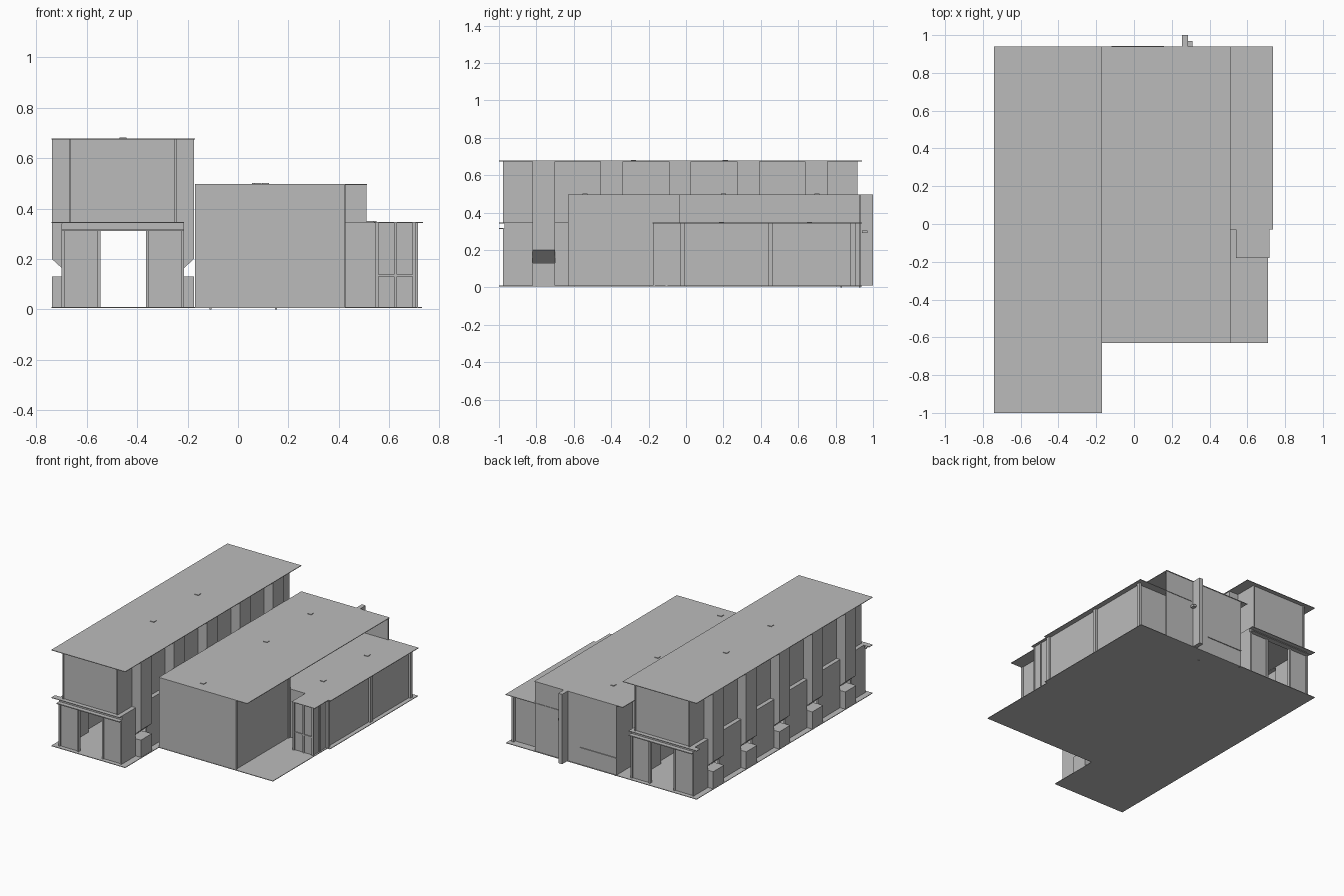
import bpy
import bmesh

cube = bpy.data.objects.get("Cube")
if cube:
    bpy.data.objects.remove(cube, do_unlink=True)

grey = bpy.data.materials.new("plain grey")
grey.use_nodes = True
grey.diffuse_color = (0.5, 0.5, 0.5, 1)
shader = grey.node_tree.nodes["Principled BSDF"]
shader.inputs["Base Color"].default_value = (0.5, 0.5, 0.5, 1)
shader.inputs["Roughness"].default_value = 0.9


def prism(name, profile, y0, y1):
    """Extrude an (x, z) profile along y."""
    bm = bmesh.new()
    face = bm.faces.new([bm.verts.new((x, y0, z)) for x, z in profile])
    grown = bmesh.ops.extrude_face_region(bm, geom=[face])
    moved = [v for v in grown["geom"] if isinstance(v, bmesh.types.BMVert)]
    bmesh.ops.translate(bm, verts=moved, vec=(0, y1 - y0, 0))
    bmesh.ops.recalc_face_normals(bm, faces=bm.faces)
    mesh = bpy.data.meshes.new(name)
    bm.to_mesh(mesh)
    bm.free()
    mesh.materials.append(grey)
    obj = bpy.data.objects.new(name, mesh)
    bpy.context.collection.objects.link(obj)
    return obj


def box(name, x0, x1, y0, y1, z0, z1):
    return prism(name, [(x0, z0), (x1, z0), (x1, z1), (x0, z1)], y0, y1)


def plate(name, x0, x1, y0, y1, top, thick=0.004):
    return box(name, x0, x1, y0, y1, top - thick, top)


GROUND = 0.01
TALL, MID, LOW = 0.678, 0.497, 0.346
WING_X = -0.457           # centre line of the tall wing
FRONT, BACK = -0.97, 0.91  # end walls of the tall wing

# Ground slabs
plate("tall_wing_floor", -0.74, -0.17, -1, 0.94, GROUND)
plate("hall_floor", -0.17, 0.71, -0.63, 0.94, GROUND)
plate("low_wing_floor", 0.71, 0.73, -0.03, 0.94, GROUND)
for x, y in ((-0.11, 0.93), (0.15, 0.83)):
    box("floor_foot", x - 0.004, x + 0.004, y - 0.004, y + 0.004, 0, GROUND)

# Tall wing: roof and upper storey
plate("tall_roof", -0.74, -0.17, -1, 0.94, TALL)
box("upper_storey", -0.67, -0.245, FRONT, BACK, 0.34, TALL - 0.003)

# Tall wing: long sides, mirrored about the centre line
pier_starts = [-0.82 + 0.364 * i for i in range(5)]
for side in (-1, 1):
    def out(d):
        return WING_X + side * d

    def strip(name, d0, d1, y0, y1, z0, z1):
        box(name, min(out(d0), out(d1)), max(out(d0), out(d1)), y0, y1, z0, z1)

    start = FRONT
    for y in pier_starts + [BACK]:
        strip("lower_side_wall", 0.232, 0.242, start, y, GROUND, LOW - 0.004)
        strip("storey_ledge", 0.205, 0.242, start, y, LOW - 0.008, LOW)
        start = y + 0.12
    for y in pier_starts:
        profile = [(out(0.205), TALL - 0.003), (out(0.282), TALL - 0.003),
                   (out(0.282), 0.2), (out(0.205), 0.13)]
        prism("window_pier", profile, y, y + 0.12)
        strip("pier_base", 0.205, 0.282, y, y + 0.12, GROUND, 0.13)

# Tall wing: open entrances with canopies at both ends
for wall, edge, inward in ((FRONT, -1, 1), (BACK, 0.94, -1)):
    y0, y1 = sorted((wall, wall + 0.012 * inward))
    box("entrance_wall_right", -0.70, -0.545, y0, y1, GROUND, 0.34)
    box("entrance_wall_left", -0.365, -0.215, y0, y1, GROUND, 0.34)
    box("entrance_lintel", -0.545, -0.365, y0, y1, 0.315, 0.34)
    c0, c1 = sorted((edge, wall + 0.01 * inward))
    plate("upper_canopy", -0.74, -0.215, c0, c1, LOW)
    plate("lower_canopy", -0.70, -0.215, c0, c1, 0.317, 0.006)
    p0, p1 = sorted((wall - 0.008 * inward, wall))
    for x in (-0.70, -0.557, -0.365, -0.227):
        box("entrance_post", x, x + 0.012, p0, p1, GROUND, 0.312)
    for x in (-0.67, -0.253):
        box("upper_corner_post", x, x + 0.008, p0, p1, LOW, TALL - 0.003)

# Central hall
plate("hall_roof", -0.17, 0.512, -0.63, 0.94, MID)
top = MID - 0.003
box("hall_front_block", -0.155, 0.42, -0.61, -0.04, GROUND, top)
box("hall_middle_block", -0.155, 0.31, -0.04, 0.76, GROUND, top)
box("hall_back_block", -0.12, 0.31, 0.76, 0.936, GROUND, top)
box("hall_back_screen", 0.31, 0.51, 0.925, 0.936, GROUND, top)
box("hall_front_wall", -0.17, 0.42, -0.628, -0.61, GROUND, top)
box("hall_corner_post", 0.415, 0.425, -0.63, -0.612, GROUND, top)
box("hall_side_post", 0.415, 0.427, -0.05, -0.032, GROUND, top)
box("back_fin", 0.255, 0.285, 0.936, 1.0, GROUND, MID)
box("fin_bracket", 0.285, 0.31, 0.94, 0.97, 0.29, 0.305)
box("back_wall_rail", -0.12, 0.16, 0.936, 0.942, 0.124, 0.13)

# Low wing
plate("low_roof", 0.30, 0.735, -0.03, 0.94, LOW)
box("low_wing_block", 0.31, 0.70, -0.03, 0.885, GROUND, LOW - 0.003)
for y in (-0.03, 0.44, 0.88):
    box("low_wing_post", 0.695, 0.714, y, y + 0.025, GROUND, LOW - 0.003)

# Side porch
plate("porch_roof", 0.54, 0.717, -0.18, -0.03, LOW)
box("porch_block", 0.55, 0.698, -0.168, -0.03, GROUND, LOW - 0.003)
for x in (0.545, 0.62, 0.692):
    box("porch_post", x, x + 0.012, -0.176, -0.166, GROUND, LOW - 0.003)
box("porch_rail", 0.55, 0.70, -0.174, -0.166, 0.13, 0.138)
box("porch_side_post", 0.695, 0.704, -0.11, -0.098, GROUND, LOW - 0.003)

# Small roof vents
vents = [(WING_X, -0.28, TALL), (WING_X, 0.21, TALL), (0.11, -0.54, MID),
         (0.08, 0.2, MID), (0.07, 0.7, MID), (0.525, 0.19, LOW), (0.535, 0.66, LOW)]
for x, y, z in vents:
    box("roof_vent", x - 0.014, x + 0.014, y - 0.014, y + 0.014, z, z + 0.004)
